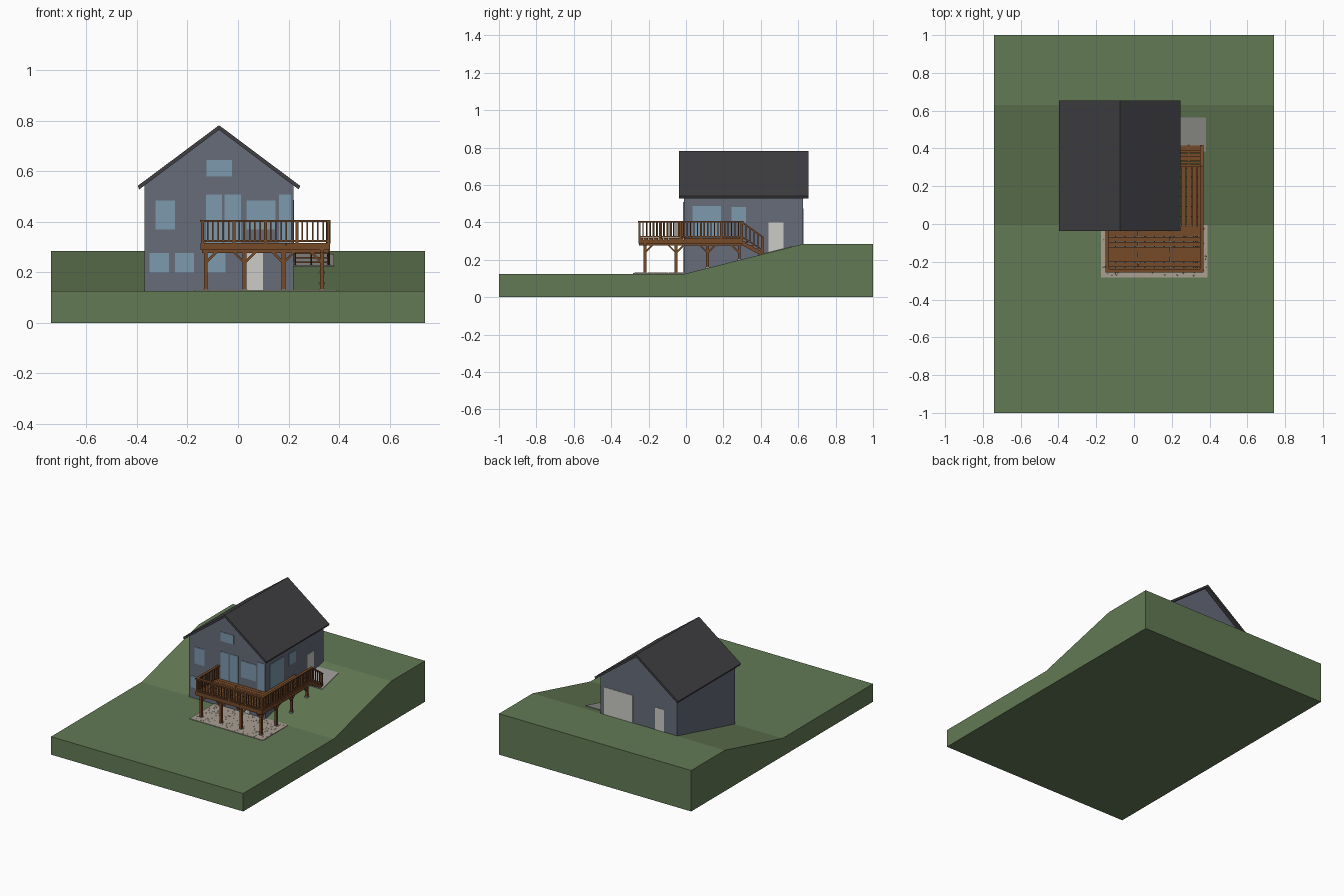
import bpy, bmesh, math, random
from mathutils import Vector, Matrix

if "Cube" in bpy.data.objects:
    bpy.data.objects.remove(bpy.data.objects["Cube"])

random.seed(4)


def material(name, rgb):
    m = bpy.data.materials.new(name)
    m.diffuse_color = (*rgb, 1)
    m.use_nodes = True
    m.node_tree.nodes["Principled BSDF"].inputs["Base Color"].default_value = m.diffuse_color
    return m


GRASS = material("grass", (0.125, 0.195, 0.09))
SIDING = material("siding", (0.135, 0.15, 0.195))
ROOF = material("roofing", (0.05, 0.05, 0.056))
WOOD = material("wood", (0.18, 0.068, 0.022))
GLASS = material("glass", (0.2, 0.32, 0.42))
DOOR = material("door", (0.6, 0.6, 0.57))
GRAVEL = material("gravel", (0.4, 0.35, 0.29))
CONCRETE = material("concrete", (0.3, 0.3, 0.28))


def finish(name, bm, mat):
    bmesh.ops.recalc_face_normals(bm, faces=bm.faces)
    me = bpy.data.meshes.new(name)
    bm.to_mesh(me)
    bm.free()
    me.materials.append(mat)
    ob = bpy.data.objects.new(name, me)
    bpy.context.collection.objects.link(ob)
    return ob


def boxes(name, mat, items):
    """Axis-aligned boxes (x0, x1, y0, y1, z0, z1) joined in one object."""
    bm = bmesh.new()
    for x0, x1, y0, y1, z0, z1 in items:
        m = Matrix.Translation(((x0 + x1) / 2, (y0 + y1) / 2, (z0 + z1) / 2))
        bmesh.ops.create_cube(bm, size=1, matrix=m @ Matrix.Diagonal((x1 - x0, y1 - y0, z1 - z0, 1)))
    return finish(name, bm, mat)


def beams(name, mat, items, w, h):
    """Square timbers running between pairs of points."""
    bm = bmesh.new()
    for p, q in items:
        p, q = Vector(p), Vector(q)
        d = q - p
        m = Matrix.Translation((p + q) / 2) @ d.to_track_quat('Y', 'Z').to_matrix().to_4x4()
        bmesh.ops.create_cube(bm, size=1, matrix=m @ Matrix.Diagonal((w, d.length, h, 1)))
    return finish(name, bm, mat)


def prism(name, mat, pts, axis, a, b):
    """Extrude a (x,z) profile along y, or a (y,z) profile along x."""
    bm = bmesh.new()
    vs = [bm.verts.new((a, u, v) if axis == 'x' else (u, a, v)) for u, v in pts]
    f = bm.faces.new(vs)
    r = bmesh.ops.extrude_face_region(bm, geom=[f])
    top = [v for v in r["geom"] if isinstance(v, bmesh.types.BMVert)]
    bmesh.ops.translate(bm, verts=top, vec=(b - a, 0, 0) if axis == 'x' else (0, b - a, 0))
    return finish(name, bm, mat)


def ground(y):
    return 0.125 + 0.16 * min(max((y + 0.005) / 0.635, 0), 1)


def spread(a, b, n):
    return [a + (b - a) * i / n for i in range(n + 1)]


# Sloped site
prism("terrain", GRASS, [(-1, 0), (1, 0), (1, 0.285), (0.63, 0.285), (-0.005, 0.125), (-1, 0.125)], 'x', -0.74, 0.74)

# House body and gabled roof
YF, YB, XR = -0.012, 0.626, 0.219
prism("house_walls", SIDING, [(-0.37, 0.1), (XR, 0.1), (XR, 0.545), (-0.075, 0.766), (-0.37, 0.545)], 'y', YF, YB)
prism("roof", ROOF, [(-0.397, 0.542), (-0.075, 0.782), (0.246, 0.542), (0.24, 0.528),
                     (-0.075, 0.764), (-0.391, 0.528)], 'y', -0.037, 0.655)

# Windows and doors
T = 0.003
front = [(-0.125, -0.024, 0.58, 0.644), (-0.326, -0.249, 0.37, 0.485), (-0.126, -0.063, 0.316, 0.508),
         (-0.053, 0.012, 0.316, 0.508), (0.034, 0.148, 0.37, 0.485), (0.162, 0.21, 0.316, 0.508),
         (-0.35, -0.273, 0.198, 0.277), (-0.25, -0.174, 0.198, 0.277), (-0.125, -0.05, 0.198, 0.277)]
boxes("front_windows", GLASS, [(a, b, YF - T, YF + T, c, d) for a, b, c, d in front])
boxes("side_windows", GLASS, [(XR - T, XR + T, 0.035, 0.187, 0.316, 0.486),
                              (XR - T, XR + T, 0.243, 0.32, 0.40, 0.482)])
boxes("front_door", DOOR, [(0.032, 0.099, YF - T, YF + T, 0.12, 0.286)])
boxes("side_door", DOOR, [(XR - T, XR + T, 0.441, 0.521, 0.235, 0.40)])
boxes("garage_door", DOOR, [(-0.03, 0.19, YB - T, YB + T, 0.28, 0.475)])
boxes("back_door", DOOR, [(-0.27, -0.2, YB - T, YB + T, 0.28, 0.44)])

# Gravel patio with scattered stones, and the sloped landing
boxes("patio", GRAVEL, [(-0.175, 0.39, -0.283, -0.005, 0.115, 0.129)])
bm = bmesh.new()
for _ in range(220):
    m = Matrix.Translation((random.uniform(-0.17, 0.385), random.uniform(-0.278, -0.015), 0.129))
    r = random.uniform(0.003, 0.005)
    bmesh.ops.create_cone(bm, cap_ends=True, segments=6, radius1=r, radius2=r * 0.6, depth=0.003, matrix=m)
finish("patio_stones", bm, GRAVEL)
y0, y1 = 0.385, 0.565
prism("landing", CONCRETE, [(y0, 0.2), (y1, 0.2), (y1, ground(y1) + 0.004), (y0, ground(y0) + 0.004)], 'x', 0.21, 0.38)

# Deck boards: lengthwise in front, along the wall at the side
X0, X1, Y0, Y1 = -0.148, 0.365, -0.255, 0.305
ZB, ZT = 0.305, 0.315
boards = []
ys = spread(Y0, YF, 9)
for i, (a, b) in enumerate(zip(ys, ys[1:])):
    cut = X0 + (0.17 if i % 2 else 0.34)
    boards += [(X0, cut - 0.001, a, b - 0.002, ZB, ZT), (cut + 0.001, X1, a, b - 0.002, ZB, ZT)]
xs = spread(XR, X1, 5)
boards += [(a + 0.001, b - 0.001, YF, Y1, ZB, ZT) for a, b in zip(xs, xs[1:])]
boxes("deck_boards", WOOD, boards)

# Deck frame: rim, joists and carrying beams
ZR = 0.288
frame = [(X0, X1, Y0, Y0 + 0.01, ZR, ZB), (X0, X0 + 0.01, Y0, YF, ZR, ZB), (X1 - 0.01, X1, Y0, Y1, ZR, ZB),
         (X0, XR, YF - 0.01, YF, ZR, ZB), (XR, XR + 0.01, YF, Y1, ZR, ZB), (XR, X1, Y1 - 0.01, Y1, ZR, ZB)]
frame += [(x - 0.003, x + 0.003, Y0, YF, ZR, ZB) for x in spread(X0 + 0.05, X1 - 0.05, 8)]
frame += [(XR, X1, y - 0.003, y + 0.003, ZR, ZB) for y in spread(0.04, 0.25, 4)]
frame += [(X0 + 0.005, X1 - 0.005, -0.228, -0.212, 0.276, ZR), (0.324, 0.34, Y0 + 0.005, Y1, 0.276, ZR)]
boxes("deck_frame", WOOD, frame)

# Support posts, footings and knee braces
fx, sy = [-0.128, 0.026, 0.18, 0.332], [-0.22, -0.053, 0.115, 0.285]
spots = [(x, -0.22) for x in fx] + [(0.332, y) for y in sy[1:]]
P = 0.0075
boxes("support_posts", WOOD, [(x - P, x + P, y - P, y + P, ground(y) - 0.01, 0.28) for x, y in spots])
boxes("post_footings", CONCRETE, [(x - 0.011, x + 0.011, y - 0.011, y + 0.011, ground(y) - 0.02, ground(y) + 0.007)
                                  for x, y in spots])
braces = []
for s in (-1, 1):
    braces += [((x, -0.22, 0.237), (x + s * 0.043, -0.22, 0.28)) for x in fx if X0 < x + s * 0.043 < X1]
    braces += [((0.332, y, 0.237), (0.332, y + s * 0.043, 0.28)) for y in sy if Y0 < y + s * 0.043 < Y1]
beams("knee_braces", WOOD, braces, 0.009, 0.009)

# Railings: posts, rails and balusters on three runs
rails, posts, sticks = [], [], []


def railing(p, q, bays, per_bay):
    n = bays * per_bay
    for i in range(n + 1):
        x, y = (p[k] + (q[k] - p[k]) * i / n for k in (0, 1))
        if i % per_bay == 0:
            posts.append((x - 0.006, x + 0.006, y - 0.006, y + 0.006, 0.29, 0.4))
        else:
            sticks.append((x - 0.003, x + 0.003, y - 0.003, y + 0.003, 0.323, 0.398))
    ax, bx = sorted((p[0], q[0]))
    ay, by = sorted((p[1], q[1]))
    rails.append((ax - 0.009, bx + 0.009, ay - 0.009, by + 0.009, 0.398, 0.406))
    rails.append((ax - 0.004, bx + 0.004, ay - 0.004, by + 0.004, 0.32, 0.327))


RX = X1 - 0.007
railing((X0 + 0.007, Y0 + 0.007), (RX, Y0 + 0.007), 4, 6)
railing((X0 + 0.007, Y0 + 0.007), (X0 + 0.007, YF - 0.008), 2, 6)
railing((RX, Y0 + 0.007), (RX, Y1 - 0.007), 5, 6)
boxes("deck_rails", WOOD, rails)
boxes("rail_posts", WOOD, posts)
boxes("balusters", WOOD, sticks)

# Stairs down to the landing
N, run, drop = 4, 0.028, 0.018
boxes("stair_treads", WOOD, [(XR + 0.004, X1, Y1 + i * run + d, Y1 + i * run + d + 0.0125, 0.29 - i * drop, 0.297 - i * drop)
                             for i in range(N) for d in (0, 0.0145)])
beams("stair_stringers", WOOD, [((x, Y1 - 0.004, 0.288), (x, 0.413, 0.228)) for x in (XR + 0.008, 0.29, X1 - 0.005)], 0.007, 0.02)
beams("stair_handrail", WOOD, [((RX, Y1 - 0.008, 0.402), (RX, 0.415, 0.318))], 0.018, 0.008)
beams("stair_lower_rail", WOOD, [((RX, Y1 - 0.008, 0.324), (RX, 0.412, 0.25))], 0.008, 0.007)
boxes("stair_end_post", WOOD, [(RX - 0.006, RX + 0.006, 0.402, 0.414, 0.222, 0.318)])
boxes("stair_balusters", WOOD, [(RX - 0.003, RX + 0.003, y - 0.003, y + 0.003,
                                 0.324 - (y - Y1) * 0.72, 0.395 - (y - Y1) * 0.72) for y in spread(0.32, 0.385, 3)])
